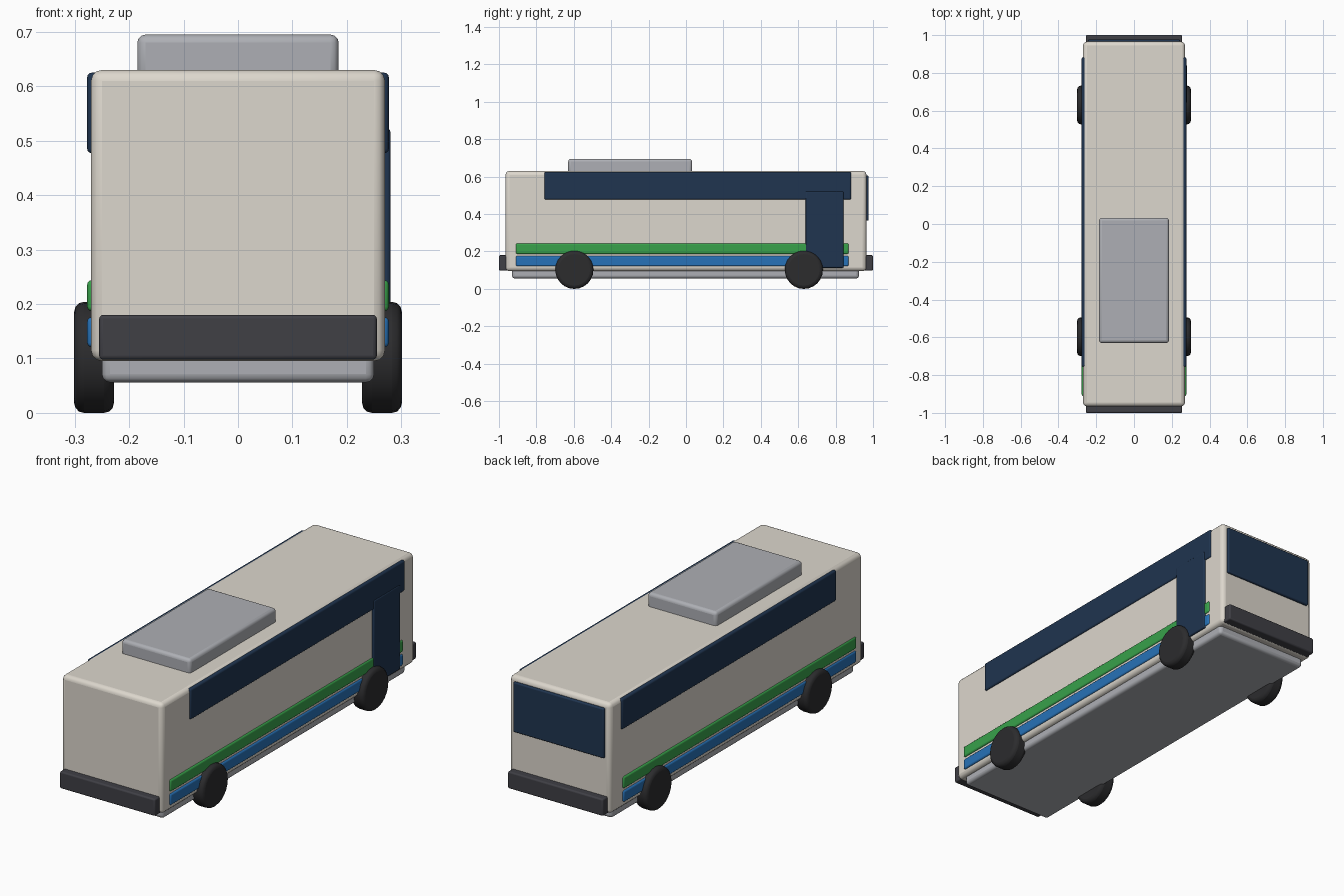
import bpy
import math

if "Cube" in bpy.data.objects:
    bpy.data.objects.remove(bpy.data.objects["Cube"])


def material(name, r, g, b):
    m = bpy.data.materials.new(name)
    m.diffuse_color = (r, g, b, 1)
    m.use_nodes = True
    m.node_tree.nodes["Principled BSDF"].inputs["Base Color"].default_value = m.diffuse_color
    return m


cream = material("cream_paint", 0.72, 0.68, 0.61)
glass = material("dark_glass", 0.014, 0.035, 0.08)
green = material("green_paint", 0.04, 0.36, 0.07)
blue = material("blue_paint", 0.02, 0.17, 0.48)
rubber = material("rubber", 0.025, 0.025, 0.027)
plastic = material("dark_plastic", 0.05, 0.05, 0.06)
metal = material("grey_metal", 0.42, 0.43, 0.46)


def finish(ob, name, mat, bevel, segments=3):
    ob.name = name
    ob.data.materials.append(mat)
    mod = ob.modifiers.new("Bevel", "BEVEL")
    mod.width = bevel
    mod.segments = segments
    mod.limit_method = "ANGLE"
    mod.angle_limit = math.radians(40)
    bpy.ops.object.shade_smooth_by_angle(angle=math.radians(35))
    return ob


def box(name, x, y, z, mat, bevel):
    """Rounded box from (min, max) ranges on each axis."""
    ranges = (x, y, z)
    bpy.ops.mesh.primitive_cube_add(size=1, location=[(a + b) / 2 for a, b in ranges])
    ob = bpy.context.object
    ob.scale = [b - a for a, b in ranges]
    bpy.ops.object.transform_apply(location=False, rotation=False, scale=True)
    return finish(ob, name, mat, bevel)


# Main shell, underside and roof unit
box("body", (-0.27, 0.27), (-0.965, 0.965), (0.095, 0.63), cream, 0.02)
box("chassis", (-0.25, 0.25), (-0.93, 0.925), (0.056, 0.14), metal, 0.015)
box("roof_unit", (-0.185, 0.185), (-0.63, 0.033), (0.61, 0.695), metal, 0.015)

# Bumpers at both ends
box("front_bumper", (-0.255, 0.255), (-1.0, -0.95), (0.098, 0.18), plastic, 0.007)
box("rear_bumper", (-0.255, 0.255), (0.95, 1.0), (0.098, 0.18), plastic, 0.007)

# Windscreen on the +y end
box("windscreen", (-0.243, 0.243), (0.95, 0.977), (0.365, 0.606), glass, 0.006)

# Window bands, stripes and wheels on both sides
for side, s in (("left", -1), ("right", 1)):
    x = sorted((s * 0.25, s * 0.277))
    box(side + "_window_band", x, (-0.757, 0.883), (0.477, 0.625), glass, 0.008)
    box(side + "_green_stripe", x, (-0.91, 0.87), (0.187, 0.244), green, 0.008)
    box(side + "_blue_stripe", x, (-0.91, 0.87), (0.121, 0.176), blue, 0.008)
    for end, y in (("front", -0.597), ("rear", 0.63)):
        bpy.ops.mesh.primitive_cylinder_add(
            vertices=24, radius=0.102, depth=0.073,
            location=(s * 0.2645, y, 0.102), rotation=(0, math.pi / 2, 0))
        finish(bpy.context.object, f"{side}_{end}_wheel", rubber, 0.018)

# Passenger door on the right side
box("door", (0.25, 0.28), (0.64, 0.842), (0.113, 0.522), glass, 0.006)
